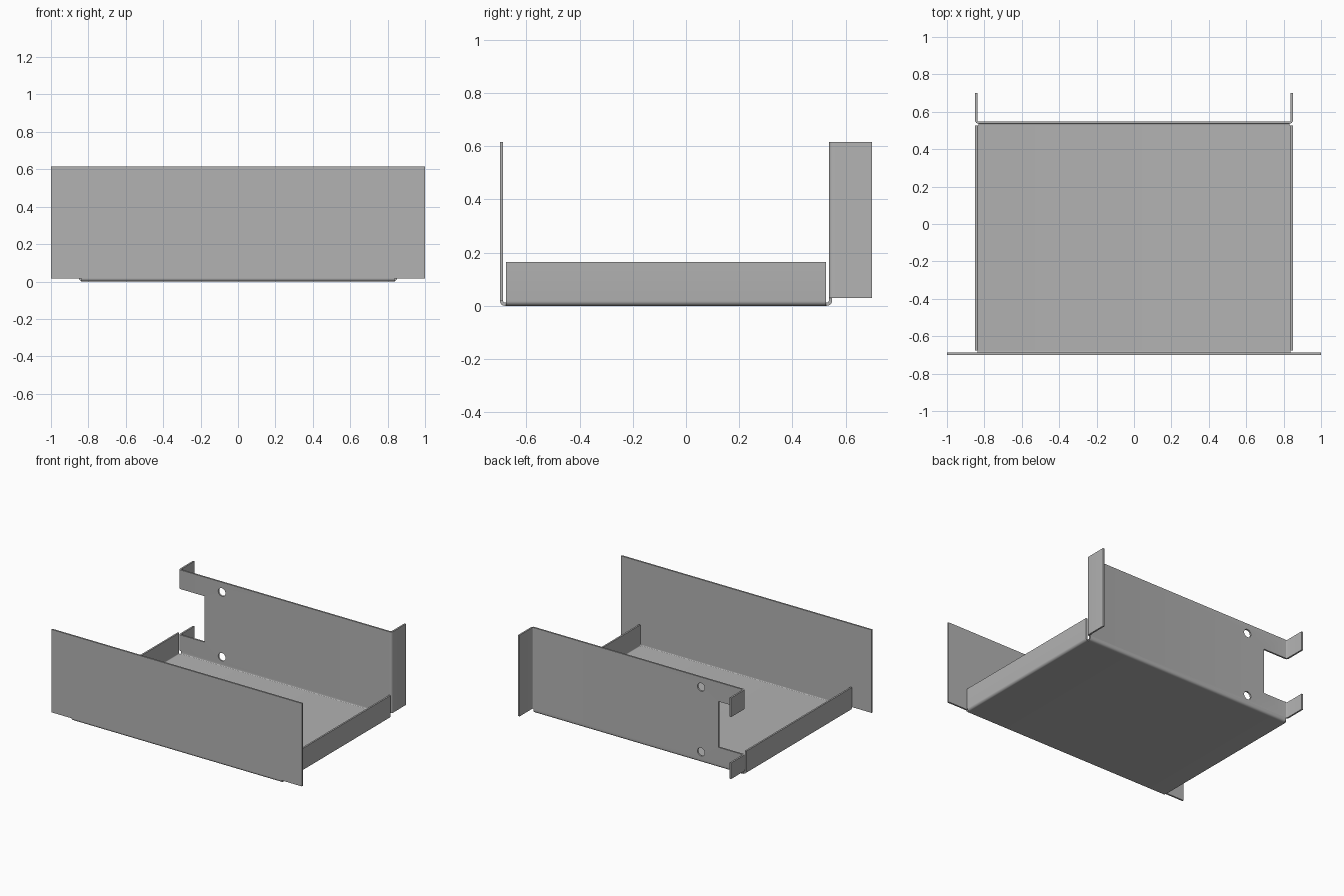
import bpy
import bmesh
import math
from mathutils import Vector, Matrix

if "Cube" in bpy.data.objects:
    bpy.data.objects.remove(bpy.data.objects["Cube"])

T = 0.012           # sheet thickness
BEND = 0.012        # centre-line bend radius
HALF = T / 2

steel = bpy.data.materials.new("plain_grey_steel")
steel.use_nodes = True
grey = (0.45, 0.45, 0.45, 1)
steel.diffuse_color = grey
steel.node_tree.nodes["Principled BSDF"].inputs["Base Color"].default_value = grey


def make_object(name, bm):
    bmesh.ops.recalc_face_normals(bm, faces=bm.faces)
    mesh = bpy.data.meshes.new(name)
    bm.to_mesh(mesh)
    bm.free()
    obj = bpy.data.objects.new(name, mesh)
    bpy.context.collection.objects.link(obj)
    mesh.materials.append(steel)
    return obj


def bent_outline(path, steps=6):
    """Closed outline of a sheet following a path with rounded right-angle bends."""
    pts = [Vector(p) for p in path]
    dirs = [(b - a).normalized() for a, b in zip(pts, pts[1:])]
    line = [(pts[0], dirs[0])]
    for p, d0, d1 in zip(pts[1:], dirs, dirs[1:]):
        centre = p - d0 * BEND + d1 * BEND
        for i in range(steps + 1):
            a = math.pi / 2 * i / steps
            line.append((centre - d1 * BEND * math.cos(a) + d0 * BEND * math.sin(a),
                         d0 * math.cos(a) + d1 * math.sin(a)))
    line.append((pts[-1], dirs[-1]))
    side = [[p + Vector((-d.y, d.x)) * s for p, d in line] for s in (HALF, -HALF)]
    return side[0] + side[1][::-1]


def bent_sheet(name, path, axis, start, end):
    """Extrude a bent sheet section along the given axis."""
    bm = bmesh.new()
    verts = []
    for p in bent_outline(path):
        co = [p.x, p.y]
        co.insert(axis, start)
        verts.append(bm.verts.new(co))
    face = bm.faces.new(verts)
    new = bmesh.ops.extrude_face_region(bm, geom=[face])["geom"]
    shift = Vector((0, 0, 0))
    shift[axis] = end - start
    bmesh.ops.translate(bm, vec=shift,
                        verts=[v for v in new if isinstance(v, bmesh.types.BMVert)])
    return make_object(name, bm)


def box(name, lo, hi):
    bm = bmesh.new()
    lo, hi = Vector(lo), Vector(hi)
    bmesh.ops.create_cube(bm, size=1, matrix=Matrix.Translation((lo + hi) / 2)
                          @ Matrix.Diagonal((*(hi - lo), 1)))
    return make_object(name, bm)


def cut(target, cutter):
    """Cut the target and discard the cutter."""
    cutter.hide_render = True
    mod = target.modifiers.new("cut", "BOOLEAN")
    mod.operation = "DIFFERENCE"
    mod.solver = "EXACT"
    mod.object = cutter
    bpy.context.view_layer.objects.active = target
    bpy.ops.object.modifier_apply(modifier=mod.name)
    bpy.data.objects.remove(cutter)


# Floor with low side flanges
floor = bent_sheet("floor_and_side_flanges",
                   [(-0.844, 0.165), (-0.844, HALF), (0.844, HALF), (0.844, 0.165)],
                   1, -0.677, 0.526)

# Bends joining the floor to the front and back
front_bend = bent_sheet("front_bend", [(-0.694, 0.02), (-0.694, HALF), (-0.677, HALF)],
                        0, -0.837, 0.837)
back_bend = bent_sheet("back_bend", [(0.526, HALF), (0.543, HALF), (0.543, 0.03)],
                       0, -0.832, 0.832)

# Wide flat front panel
front_panel = box("front_panel", (-1, -0.7, 0.017), (1, -0.7 + T, 0.615))

# Back wall with two rearward flanges
back_wall = bent_sheet("back_wall",
                       [(-0.844, 0.7), (-0.844, 0.543), (0.844, 0.543), (0.844, 0.7)],
                       2, 0.03, 0.615)

# Notch through one corner of the back wall
cut(back_wall, box("notch_cutter", (-1, 0.4, 0.146), (-0.643, 0.8, 0.477)))

# Two round holes beside the notch
for z in (0.076, 0.543):
    bm = bmesh.new()
    bmesh.ops.create_cone(bm, cap_ends=True, segments=32, radius1=0.029, radius2=0.029,
                          depth=0.2, matrix=Matrix.Translation((-0.505, 0.543, z))
                          @ Matrix.Rotation(math.pi / 2, 4, "X"))
    cut(back_wall, make_object("hole_cutter", bm))

# Smooth bends, sharp sheet edges
bpy.ops.object.select_all(action="DESELECT")
for obj in (floor, front_bend, back_bend, front_panel, back_wall):
    obj.select_set(True)
bpy.context.view_layer.objects.active = floor
bpy.ops.object.shade_smooth_by_angle(angle=math.radians(30))
